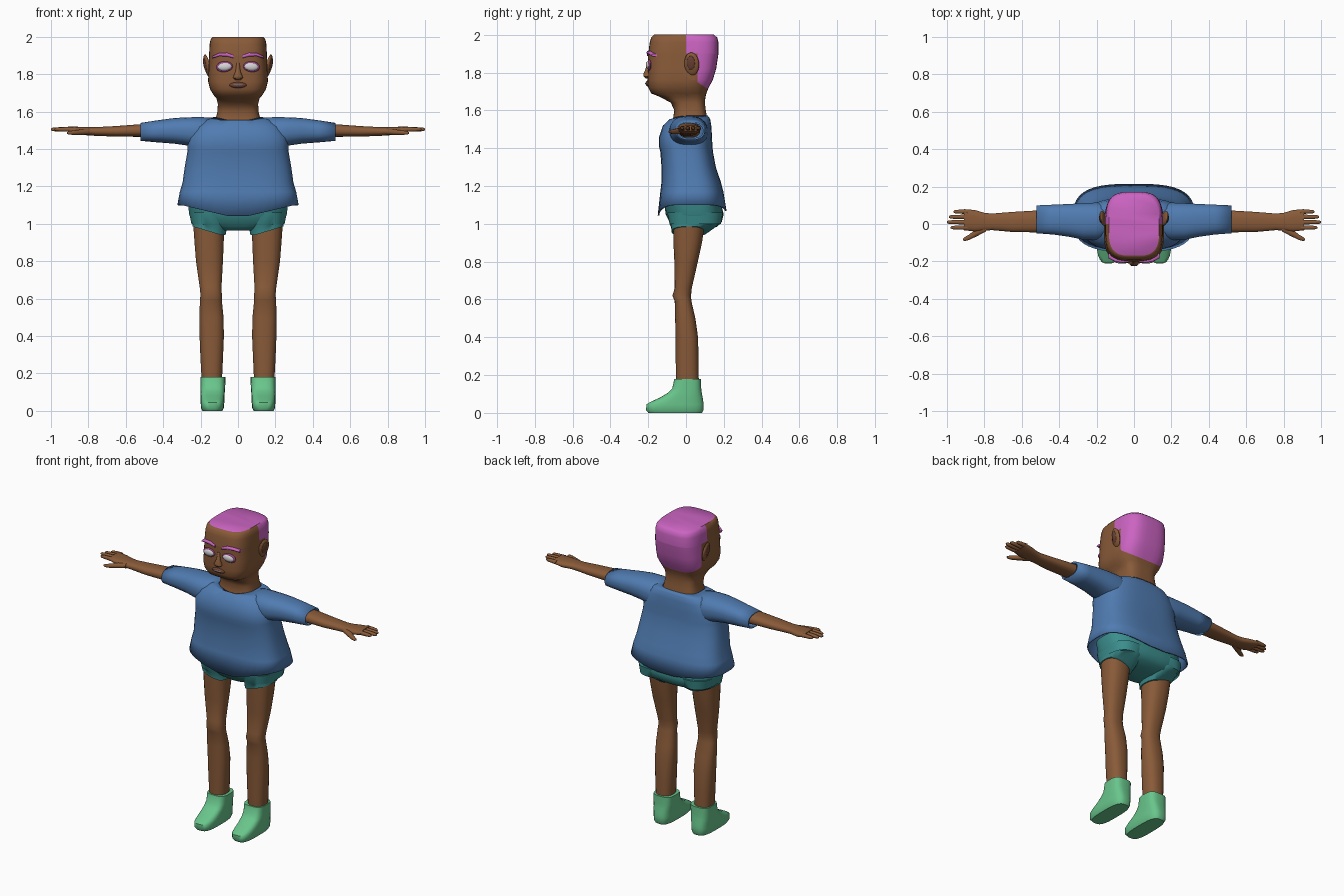
import bpy, bmesh, math
from mathutils import Matrix, Vector

cube = bpy.data.objects.get("Cube")
if cube:
    bpy.data.objects.remove(cube, do_unlink=True)


def material(name, *rgb):
    mat = bpy.data.materials.new(name)
    mat.use_nodes = True
    mat.diffuse_color = (*rgb, 1)
    mat.node_tree.nodes["Principled BSDF"].inputs["Base Color"].default_value = (*rgb, 1)
    return mat


skin = material("brown skin", .25, .103, .04)
pink = material("pink hair", .6, .127, .54)
blue = material("blue cloth", .08, .2, .44)
teal = material("teal cloth", .045, .27, .27)
green = material("green cloth", .14, .56, .26)
white = material("eye white", .67, .65, .67)
lip = material("lip brown", .15, .055, .035)
lid = material("eyelid purple", .3, .06, .22)


def finish(name, bm, mats, mirror=False, thickness=0):
    """Turn a bmesh into a smooth shaded object, optionally mirrored in x."""
    bmesh.ops.recalc_face_normals(bm, faces=bm.faces)
    mesh = bpy.data.meshes.new(name)
    bm.to_mesh(mesh)
    bm.free()
    for mat in mats:
        mesh.materials.append(mat)
    for poly in mesh.polygons:
        poly.use_smooth = True
    mesh.set_sharp_from_angle(angle=math.radians(50))
    obj = bpy.data.objects.new(name, mesh)
    bpy.context.collection.objects.link(obj)
    if thickness:
        solid = obj.modifiers.new("thickness", "SOLIDIFY")
        solid.thickness = thickness
        solid.offset = -1
    if mirror:
        obj.modifiers.new("mirror", "MIRROR").use_mirror_merge = False
    return obj


def loft(rings, axis="z", power=2.4, sides=24, caps=True):
    """Skin rounded sections given as (position, u min, u max, v min, v max)."""
    bm = bmesh.new()
    loops = []
    for t, u0, u1, v0, v1 in rings:
        loop = []
        for i in range(sides):
            a = math.tau * (i + .5) / sides
            c, s = math.cos(a), math.sin(a)
            u = (u0 + u1 + (u1 - u0) * math.copysign(abs(c) ** (2 / power), c)) / 2
            v = (v0 + v1 + (v1 - v0) * math.copysign(abs(s) ** (2 / power), s)) / 2
            loop.append(bm.verts.new((u, v, t) if axis == "z" else (t, u, v)))
        loops.append(loop)
    for low, high in zip(loops, loops[1:]):
        for i in range(sides):
            j = (i + 1) % sides
            bm.faces.new((low[i], low[j], high[j], high[i]))
    if caps:
        bm.faces.new(loops[0])
        bm.faces.new(loops[-1])
    return bm


def centred(rings):
    return [(t, -w, w, a, b) for t, w, a, b in rings]


def ellipsoid(name, mat, centre, size, tilt=0, turn=0, mirror=False):
    bm = bmesh.new()
    place = Matrix.Translation(centre) @ Matrix.Rotation(turn, 4, "Z") @ Matrix.Rotation(tilt, 4, "Y")
    bmesh.ops.create_uvsphere(bm, u_segments=20, v_segments=12, radius=1,
                              matrix=place @ Matrix.Diagonal((*size, 1)))
    return finish(name, bm, [mat], mirror)


# Head and neck, with the hair cut into the same surface
head = loft(centred([
    (1.5, .13, -.08, .12), (1.56, .12, -.068, .112), (1.6, .11, -.062, .105),
    (1.64, .108, -.08, .1), (1.67, .115, -.135, .103), (1.69, .132, -.185, .108),
    (1.72, .15, -.2, .12), (1.76, .16, -.204, .142), (1.82, .158, -.2, .16),
    (1.9, .155, -.2, .172), (1.96, .152, -.192, .172), (1.985, .147, -.185, .166),
    (2, .135, -.17, .148)]), power=3.4, sides=40)
for point, normal in (((0, 0, 0), (0, 1, 0)), ((0, .06, 0), (0, 1, 0)),
                      ((0, 0, 1.9), (0, 0, 1)), ((0, .06, 1.75), (0, 1, 1.5))):
    bmesh.ops.bisect_plane(head, geom=head.verts[:] + head.edges[:] + head.faces[:],
                           plane_co=point, plane_no=normal)
for face in head.faces:
    c = face.calc_center_median()
    crown = c.z > 1.995 or (c.z > 1.9 and c.y > 0)
    back = c.y > .06 and (c - Vector((0, .06, 1.75))).dot(Vector((0, 1, 1.5))) > 0
    face.material_index = int(crown or back)
finish("head", head, [skin, pink])

# Face details
ellipsoid("ears", skin, (.165, .03, 1.845), (.014, .04, .062), .2, -.2, True)
ellipsoid("ear_hollows", lip, (.176, .026, 1.85), (.008, .022, .038), .2, -.2, True)
ellipsoid("eyelids", lid, (.072, -.194, 1.84), (.046, .012, .029), .08, .08, True)
ellipsoid("eyes", white, (.071, -.2, 1.84), (.037, .012, .021), .08, .08, True)
brow = loft([(.025, -.207, -.19, 1.886, 1.902), (.06, -.208, -.19, 1.895, 1.915),
             (.1, -.202, -.18, 1.896, 1.914), (.135, -.184, -.15, 1.885, 1.898)],
            "x", sides=12)
finish("eyebrows", brow, [pink], True)
nose = loft(centred([(1.768, .014, -.212, -.18), (1.78, .027, -.226, -.18),
                     (1.792, .024, -.226, -.18), (1.815, .013, -.216, -.18),
                     (1.86, .009, -.203, -.18)]), sides=16)
finish("nose", nose, [skin])
ellipsoid("lips", lip, (0, -.2, 1.742), (.046, .014, .016))
ellipsoid("teeth", white, (0, -.207, 1.742), (.03, .009, .005))

# Shirt body, with a dipped hem and neckline
shirt = loft(centred([
    (1.1, .325, -.15, .215), (1.17, .312, -.136, .198), (1.22, .297, -.13, .185),
    (1.3, .286, -.13, .158), (1.38, .272, -.136, .143), (1.41, .27, -.143, .14),
    (1.46, .268, -.142, .138), (1.52, .235, -.122, .134), (1.555, .185, -.085, .128),
    (1.572, .125, -.07, .115)]), power=3, sides=40, caps=False)
for v in shirt.verts:
    if v.co.z < 1.11:
        v.co.z -= (.07 if v.co.y < 0 else .04) * max(0, 1 - abs(v.co.x) / .3)
    elif v.co.z > 1.57 and v.co.y < 0:
        v.co.z -= .03 * (1 - abs(v.co.x) / .13)
finish("shirt", shirt, [blue], thickness=.008)

# Sleeves
sleeve = loft([(.12, -.07, .11, 1.4, 1.568), (.2, -.088, .115, 1.4, 1.571),
               (.27, -.085, .112, 1.418, 1.57), (.34, -.07, .108, 1.428, 1.566),
               (.43, -.057, .104, 1.435, 1.554), (.52, -.05, .1, 1.443, 1.54)],
              "x", caps=False)
finish("sleeves", sleeve, [blue], True, .01)

# Shorts: a seat with a sloping cuff on each leg
seat = loft(centred([(.965, .09, -.05, .1), (.985, .19, -.07, .165),
                     (1.01, .245, -.088, .19), (1.05, .262, -.108, .2),
                     (1.13, .27, -.118, .18)]), power=2.8, sides=32)
finish("shorts", seat, [teal])
cuff = loft([(.94, .066, .244, -.076, .112), (.97, .06, .247, -.08, .155),
             (1, .05, .25, -.088, .186), (1.06, .02, .262, -.1, .196)], power=2.5)
for v in cuff.verts:
    if v.co.z < .98:
        v.co.z += .3 * max(0, v.co.x - .09)
finish("shorts_cuffs", cuff, [teal], True)

# Legs and feet
leg = loft([(.17, .085, .195, -.053, .068), (.28, .08, .201, -.055, .067),
            (.4, .075, .206, -.055, .064), (.5, .077, .207, -.058, .05),
            (.59, .086, .204, -.06, .029), (.62, .086, .201, -.072, .027),
            (.66, .088, .205, -.06, .031), (.8, .08, .225, -.062, .063),
            (.9, .076, .233, -.067, .085), (1, .072, .24, -.068, .1)])
finish("legs", leg, [skin], True)
sock = loft([(0, .083, .19, -.2, .085), (.015, .076, .198, -.212, .093),
             (.045, .073, .2, -.21, .094), (.06, .073, .2, -.185, .092),
             (.08, .072, .201, -.14, .089), (.105, .07, .201, -.098, .084),
             (.13, .068, .201, -.073, .081), (.18, .067, .201, -.062, .08)], power=3.2)
finish("socks", sock, [green], True)

# Arms, palms, fingers and thumbs
arm = loft([(.4, -.04, .075, 1.455, 1.535), (.53, -.045, .072, 1.465, 1.532),
            (.65, -.043, .065, 1.466, 1.523), (.76, -.033, .056, 1.47, 1.517),
            (.8, -.036, .06, 1.473, 1.517), (.85, -.04, .075, 1.475, 1.519),
            (.91, -.034, .08, 1.49, 1.52)], "x")
finish("arms", arm, [skin], True)
for name, y, tip in (("little", .066, .965), ("ring", .038, .99),
                     ("middle", .01, 1), ("index", -.019, .98)):
    finger = loft([(x, y - w, y + w, 1.505 - w, 1.505 + w) for x, w in
                   ((.89, .013), (tip - .03, .011), (tip - .008, .009), (tip, .004))],
                  "x", sides=10)
    finish(name + "_fingers", finger, [skin], True)
thumb = loft([(.79, -.04, 0, 1.477, 1.51), (.84, -.066, -.02, 1.475, 1.505),
              (.88, -.085, -.055, 1.475, 1.499), (.905, -.092, -.07, 1.477, 1.495),
              (.915, -.087, -.078, 1.482, 1.49)], "x", sides=12)
finish("thumbs", thumb, [skin], True)
